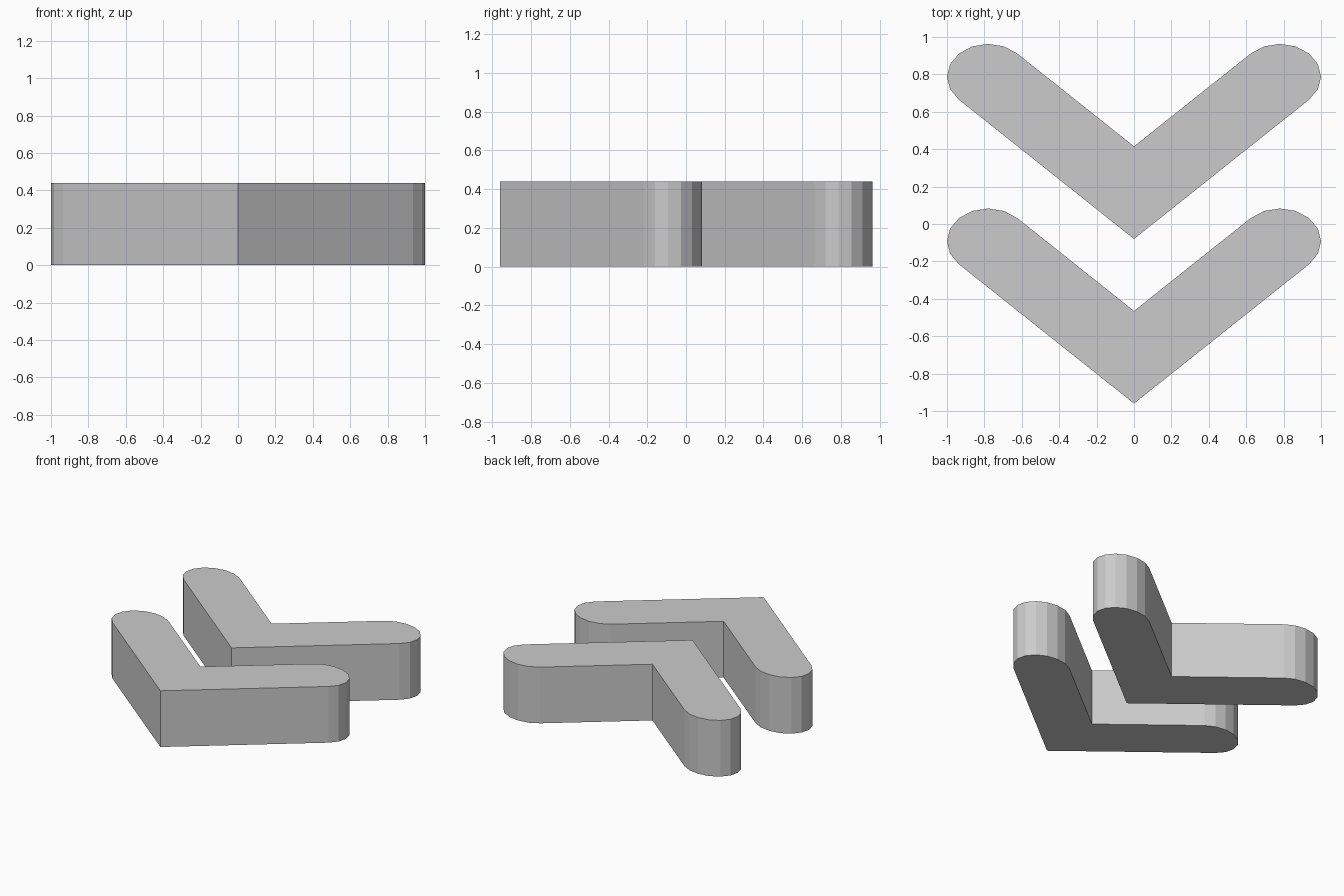
import bpy, bmesh
from math import sin, cos, pi, sqrt

if "Cube" in bpy.data.objects:
    bpy.data.objects.remove(bpy.data.objects["Cube"])

RX, RY = 0.22, 0.175      # radii of the rounded arm ends
CX, CY = 0.78, 0.788      # centre of the right arm end (rear chevron)
HEIGHT = 0.44
SEGMENTS = 8


def chevron(name, dy):
    # Right arm end, from the inner edge round to the outer edge
    arc = []
    for i in range(SEGMENTS + 1):
        a = 0.75 * pi - pi * i / SEGMENTS
        arc.append((CX + RX * cos(a), CY + RY * sin(a)))
    mid = CY - CX * RY / RX
    inner, tip = (0, mid + RY * sqrt(2)), (0, mid - RY * sqrt(2))
    outline = [inner] + arc + [tip] + [(-x, y) for x, y in reversed(arc)]

    # Extrude the outline into a flat-sided block
    bm = bmesh.new()
    face = bm.faces.new([bm.verts.new((x, y + dy, 0)) for x, y in outline])
    result = bmesh.ops.extrude_face_region(bm, geom=[face], use_keep_orig=True)
    top = [g for g in result["geom"] if isinstance(g, bmesh.types.BMVert)]
    bmesh.ops.translate(bm, verts=top, vec=(0, 0, HEIGHT))
    bmesh.ops.recalc_face_normals(bm, faces=bm.faces)
    mesh = bpy.data.meshes.new(name)
    bm.to_mesh(mesh)
    bm.free()
    bpy.context.collection.objects.link(bpy.data.objects.new(name, mesh))


# Two identical chevrons, one behind the other
chevron("rear_chevron", 0)
chevron("front_chevron", -0.88)
